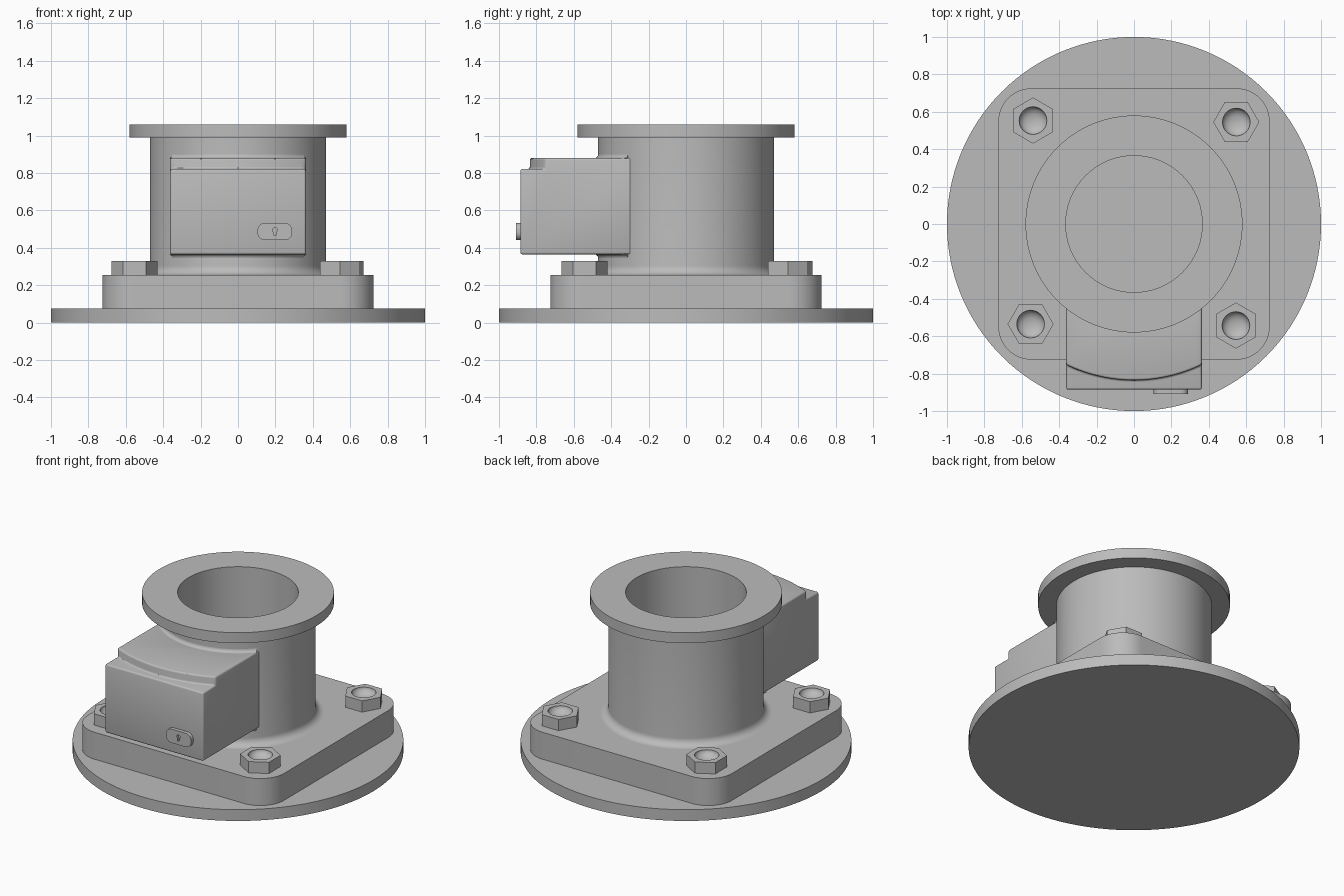
import bpy, bmesh
from math import sin, cos, pi, asin, radians
from mathutils import Matrix

default = bpy.data.objects.get("Cube")
if default:
    bpy.data.objects.remove(default, do_unlink=True)

GREY = (0.5, 0.5, 0.5, 1)
metal = bpy.data.materials.new("plain grey metal")
metal.use_nodes = True
metal.diffuse_color = GREY
metal.node_tree.nodes["Principled BSDF"].inputs["Base Color"].default_value = GREY


def make(name, bm):
    bmesh.ops.remove_doubles(bm, verts=bm.verts, dist=1e-5)
    bmesh.ops.recalc_face_normals(bm, faces=bm.faces)
    mesh = bpy.data.meshes.new(name)
    bm.to_mesh(mesh)
    bm.free()
    mesh.materials.append(metal)
    ob = bpy.data.objects.new(name, mesh)
    bpy.context.collection.objects.link(ob)
    return ob


def activate(ob):
    bpy.ops.object.select_all(action='DESELECT')
    ob.select_set(True)
    bpy.context.view_layer.objects.active = ob


def smooth(ob):
    activate(ob)
    bpy.ops.object.shade_smooth_by_angle(angle=radians(30))
    return ob


def arc(cx, cy, r, a0, a1, n):
    return [(cx + r * cos(a0 + (a1 - a0) * i / n), cy + r * sin(a0 + (a1 - a0) * i / n))
            for i in range(n + 1)]


def rounded_rect(hx, hy, r, n=12):
    pts = []
    for k, (sx, sy) in enumerate([(1, 1), (-1, 1), (-1, -1), (1, -1)]):
        pts += arc(sx * (hx - r), sy * (hy - r), r, k * pi / 2, (k + 1) * pi / 2, n)
    return pts


def prism(name, outline, z0, z1, matrix=None):
    bm = bmesh.new()
    face = bm.faces.new([bm.verts.new((x, y, z0)) for x, y in outline])
    top = bmesh.ops.extrude_face_region(bm, geom=[face])["geom"]
    for v in top:
        if isinstance(v, bmesh.types.BMVert):
            v.co.z = z1
    if matrix:
        bm.transform(matrix)
    return make(name, bm)


def lathe(name, profile, a0=0, a1=2 * pi, steps=96, closed=True):
    """Revolve (radius, height) points about z; partial sweeps get end caps."""
    bm = bmesh.new()
    rings = []
    for i in range(steps + 1):
        a = a0 + (a1 - a0) * i / steps
        rings.append([bm.verts.new((r * cos(a), r * sin(a), z)) for r, z in profile])
    n = len(profile)
    for p, q in zip(rings, rings[1:]):
        for j in range(n if closed else n - 1):
            k = (j + 1) % n
            bm.faces.new((p[j], p[k], q[k], q[j]))
    if closed and a1 - a0 < 6:
        bm.faces.new(rings[0])
        bm.faces.new(rings[-1])
    return make(name, bm)


def cut(ob, cutter):
    mod = ob.modifiers.new("cut", 'BOOLEAN')
    mod.operation = 'DIFFERENCE'
    mod.solver = 'EXACT'
    mod.object = cutter
    activate(ob)
    bpy.ops.object.modifier_apply(modifier=mod.name)
    bpy.data.objects.remove(cutter, do_unlink=True)


def bevel(ob, width):
    mod = ob.modifiers.new("bevel", 'BEVEL')
    mod.width = width
    mod.segments = 3
    mod.limit_method = 'ANGLE'
    mod.angle_limit = radians(35)
    activate(ob)
    bpy.ops.object.modifier_apply(modifier=mod.name)


WALL, BORE = 0.47, 0.365
DISC_TOP, PLATE_TOP = 0.075, 0.255

# Round base disc
smooth(prism("base_disc", arc(0, 0, 1.0, 0, 2 * pi, 128)[:-1], 0, DISC_TOP))

# Square mounting plate with rounded corners, bored through
plate = prism("mounting_plate", rounded_rect(0.725, 0.725, 0.175), DISC_TOP, PLATE_TOP)
cut(plate, prism("bore_cutter", arc(0, 0, 0.42, 0, 2 * pi, 96)[:-1], 0, 0.5))
smooth(plate)

# Hollow barrel with top flange and a fillet at its foot
foot = arc(WALL + 0.05, PLATE_TOP + 0.05, 0.05, pi, 1.5 * pi, 8)
smooth(lathe("barrel", [(BORE, DISC_TOP), (BORE, 1.06), (0.58, 1.06), (0.58, 0.99),
                        (WALL, 0.99)] + foot + [(0.5, 0.2), (0.43, DISC_TOP)]))

# Front housing, with its top stepped down beyond a curved line
HALF, FRONT, LOW, HIGH = 0.3625, -0.885, 0.365, 0.88
sweep = asin(HALF / 0.425)
housing = prism("housing", [(-HALF, FRONT), (HALF, FRONT)]
                + arc(0, 0, 0.425, -pi / 2 + sweep, -pi / 2 - sweep, 24), LOW, HIGH)
step = arc(0, 0, 0.835, -pi / 2 - 0.6, -pi / 2 + 0.6, 40)
cut(housing, prism("step_cutter", step + [(0.6, -1.1), (-0.6, -1.1)], 0.822, 1.0))
bevel(housing, 0.012)
smooth(housing)

# Fillets where the housing meets the barrel
spread = asin((HALF - 0.01) / WALL)
for name, z, s in [("upper_fillet", HIGH, 1), ("lower_fillet", LOW, -1)]:
    curve = [(r, z + s * h) for r, h in arc(WALL + 0.02, 0.02, 0.02, pi, 1.5 * pi, 5)]
    smooth(lathe(name, curve + [(WALL - 0.01, z - s * 0.005)],
                 -pi / 2 - spread, -pi / 2 + spread, 32))

# Lock plate with a keyhole, standing on the housing front
to_front = Matrix.Translation((0.197, FRONT, 0.487)) @ Matrix.Rotation(pi / 2, 4, 'X')
lock = prism("lock_plate", rounded_rect(0.093, 0.046, 0.04, 8), -0.01, 0.024, to_front)
keyhole = arc(0, 0.008, 0.013, -0.3 * pi, 1.3 * pi, 16) + [(-0.005, -0.022), (0.005, -0.022)]
cut(lock, prism("keyhole_cutter", keyhole, 0.008, 0.05, to_front))
smooth(lock)

# Hex nuts, each turned differently, with a dished centre
for name, x, y, turn in [("back_right_nut", -0.54, 0.553, 0.5), ("back_left_nut", 0.547, 0.545, 0),
                         ("front_right_nut", -0.553, -0.535, 0), ("front_left_nut", 0.545, -0.543, 0.5)]:
    spin = Matrix.Translation((x, y, 0)) @ Matrix.Rotation(turn * pi, 4, 'Z')
    nut = prism(name, arc(0, 0, 0.123, 0, 2 * pi, 6)[:-1], PLATE_TOP - 0.005, 0.33, spin)
    dish = lathe("dish_cutter", [(0, 0.36), (0.074, 0.36), (0.074, 0.325), (0.07, 0.315),
                                 (0.058, 0.3), (0.035, 0.29), (0, 0.286)], steps=40, closed=False)
    dish.data.transform(spin)
    cut(nut, dish)
    smooth(nut)
